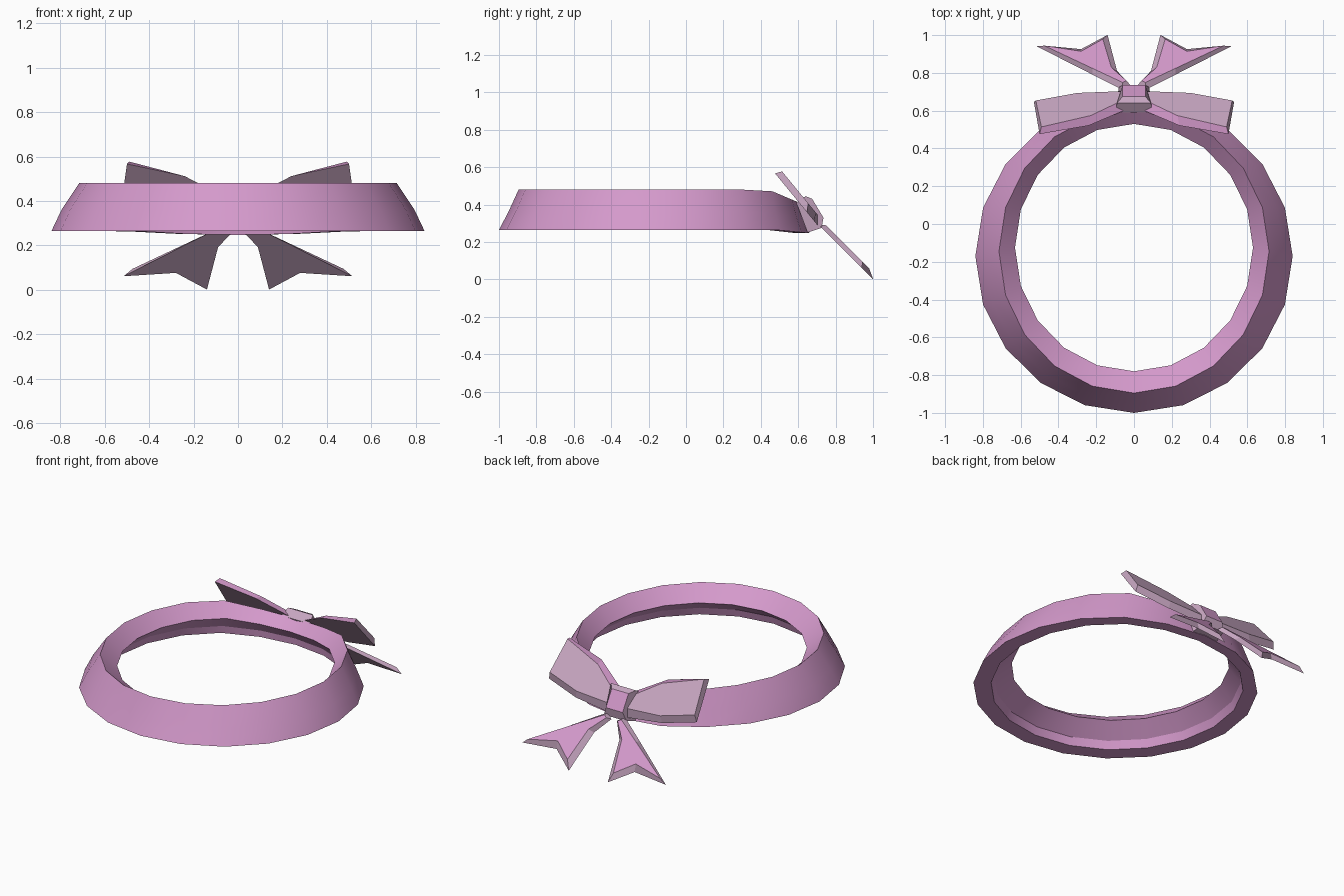
import bpy, bmesh, math
from mathutils import Vector

cube = bpy.data.objects.get("Cube")
if cube:
    bpy.data.objects.remove(cube)


def make_material(name, rgb):
    m = bpy.data.materials.new(name)
    m.use_nodes = True
    m.diffuse_color = (*rgb, 1)
    m.node_tree.nodes["Principled BSDF"].inputs["Base Color"].default_value = (*rgb, 1)
    return m


PINK = make_material("orchid pink", (0.66, 0.32, 0.60))
DUSTY = make_material("dusty mauve", (0.57, 0.38, 0.53))


def make_object(name, bm, materials):
    bmesh.ops.recalc_face_normals(bm, faces=bm.faces)
    mesh = bpy.data.meshes.new(name)
    bm.to_mesh(mesh)
    bm.free()
    obj = bpy.data.objects.new(name, mesh)
    bpy.context.collection.objects.link(obj)
    for m in materials:
        mesh.materials.append(m)
    return obj


def bridge(bm, a, b):
    n = len(a)
    return [bm.faces.new((a[i], a[(i + 1) % n], b[(i + 1) % n], b[i])) for i in range(n)]


# Band: faceted section swept round, tipped down slightly at the back
SEGMENTS = 20
# each ring: x radius, y radius, y centre, height, drop at the back
section = [
    (0.84, 0.83, -0.17, 0.265, 0.018),
    (0.795, 0.79, -0.16, 0.36, 0.04),
    (0.715, 0.75, -0.145, 0.48, 0.07),
    (0.63, 0.655, -0.125, 0.395, 0.04),
    (0.72, 0.735, -0.15, 0.315, 0.025),
    (0.74, 0.745, -0.155, 0.265, 0.018),
]
bm = bmesh.new()
rings = []
for rx, ry, cy, z, drop in section:
    ring = []
    for i in range(SEGMENTS):
        a = math.tau * i / SEGMENTS
        back = max(0, (math.sin(a) - 0.78) / 0.22)
        ring.append(bm.verts.new((rx * math.cos(a), cy + ry * math.sin(a), z - drop * back)))
    rings.append(ring)
for i, ring in enumerate(rings):
    bridge(bm, ring, rings[(i + 1) % len(rings)])
band = make_object("band", bm, [PINK])
bpy.context.view_layer.objects.active = band
band.select_set(True)
bpy.ops.object.shade_smooth_by_angle(angle=math.radians(25))
band.select_set(False)


# Bow pieces lie in sloping planes; outline points are given by x and y
def bow_piece(name, side, plane, back_outline, front_outline, depth, pink_walls, pink_front):
    y0, z0, slope = plane
    normal = Vector((0, slope, 1)).normalized()

    def place(x, y, offset):
        return Vector((side * x, y, z0 - slope * (y - y0))) + normal * offset

    bm = bmesh.new()
    back = [bm.verts.new(place(x, y, -depth)) for x, y in back_outline]
    front = [bm.verts.new(place(x, y, depth)) for x, y in front_outline]
    walls = bridge(bm, back, front)
    for i in pink_walls:
        walls[i].material_index = 1
    bm.faces.new(back)
    bm.faces.new(front).material_index = int(pink_front)
    return make_object(name, bm, [DUSTY, PINK])


# Loops have a slanted pink upper edge, tails a pink face in a bevelled rim
loop_plane = (0.48, 0.59, 1.22)
loop_back = [(0.04, 0.62), (0.24, 0.535), (0.50, 0.49), (0.53, 0.66), (0.31, 0.70), (0.04, 0.72)]
loop_front = [(0.04, 0.65), (0.23, 0.56), (0.49, 0.50), (0.52, 0.64), (0.30, 0.68), (0.04, 0.69)]
tail_plane = (0.72, 0.30, 1.0)
tail_back = [(0.02, 0.745), (0.09, 0.82), (0.14, 1.01), (0.28, 0.935), (0.515, 0.95), (0.22, 0.80), (0.06, 0.72)]
tail_front = [(0.04, 0.75), (0.12, 0.82), (0.165, 0.97), (0.28, 0.905), (0.475, 0.935), (0.22, 0.815), (0.06, 0.74)]
for word, side in (("left", 1), ("right", -1)):
    bow_piece("bow_loop_" + word, side, loop_plane, loop_back, loop_front, 0.018, (0, 1), False)
    bow_piece("bow_tail_" + word, side, tail_plane, tail_back, tail_front, 0.013, (), True)

# Knot: side profile of half width, y and z, pinched at its outer face
profile = [(0.10, 0.59, 0.41), (0.09, 0.64, 0.445), (0.06, 0.675, 0.43),
           (0.06, 0.735, 0.33), (0.08, 0.725, 0.275), (0.09, 0.65, 0.25)]
bm = bmesh.new()
ends = [[bm.verts.new((s * w, y, z)) for w, y, z in profile] for s in (1, -1)]
walls = bridge(bm, *ends)
for end in ends:
    bm.faces.new(end)
walls[2].material_index = 1
make_object("bow_knot", bm, [DUSTY, PINK])
